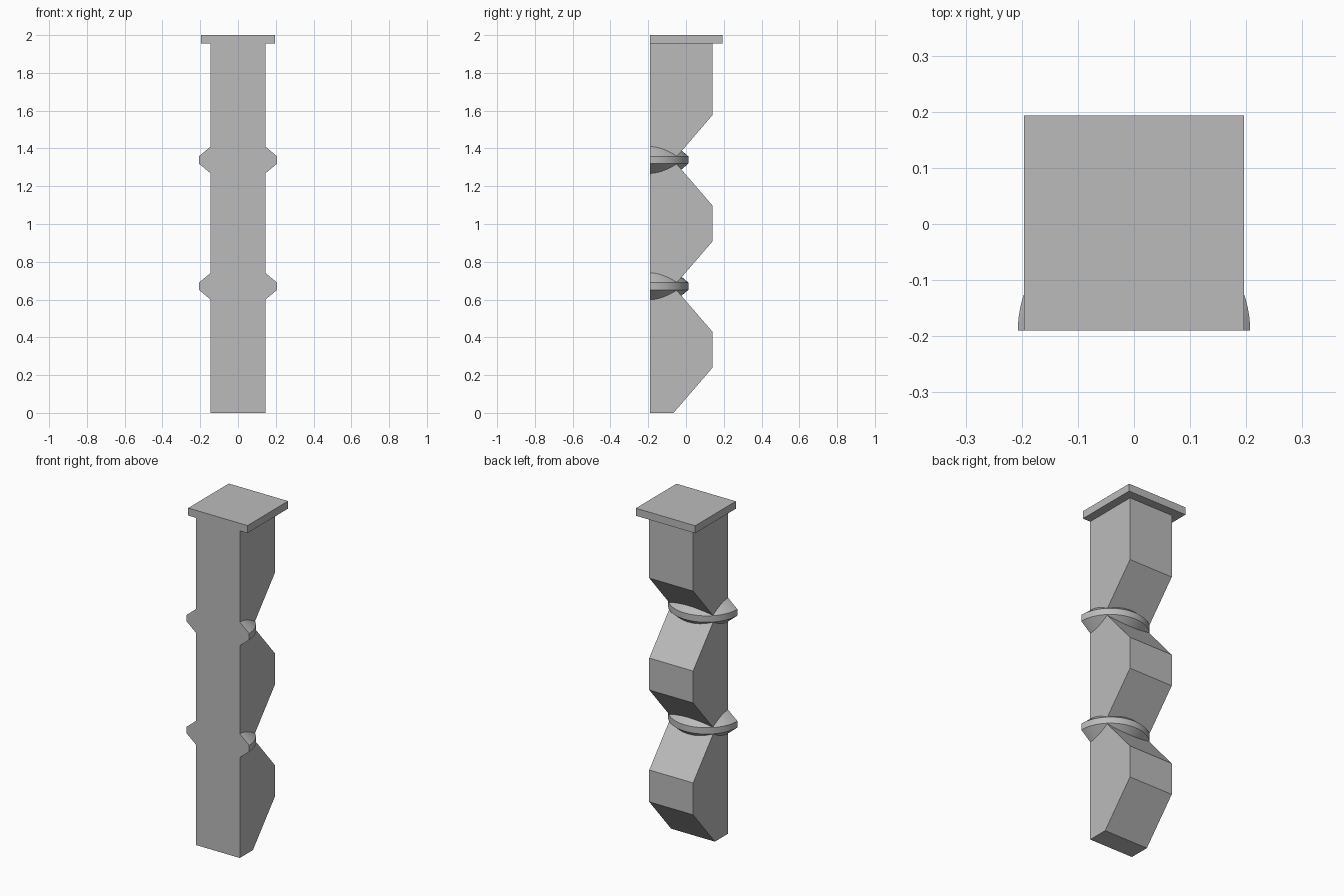
import bpy
import bmesh
from math import pi
from mathutils import Vector

if "Cube" in bpy.data.objects:
    bpy.data.objects.remove(bpy.data.objects["Cube"], do_unlink=True)

FRONT, BACK, NOTCH = -0.19, 0.14, -0.066
HALF_WIDTH = 0.145
CAP_BOTTOM, TOP = 1.955, 2.0
PITCH = 0.6685          # height of one chamfered block
CHAMFER = 0.239

stone = bpy.data.materials.new("plain_grey")
stone.use_nodes = True
grey = (0.5, 0.5, 0.5, 1)
stone.diffuse_color = grey
stone.node_tree.nodes["Principled BSDF"].inputs["Base Color"].default_value = grey


def add_object(name, bm):
    bmesh.ops.recalc_face_normals(bm, faces=bm.faces)
    mesh = bpy.data.meshes.new(name)
    bm.to_mesh(mesh)
    bm.free()
    mesh.materials.append(stone)
    obj = bpy.data.objects.new(name, mesh)
    bpy.context.collection.objects.link(obj)
    return obj


def extruded(name, profile, half_width):
    """Extrude a side profile of (y, z) points across x."""
    bm = bmesh.new()
    face = bm.faces.new([bm.verts.new((-half_width, y, z)) for y, z in profile])
    ext = bmesh.ops.extrude_face_region(bm, geom=[face])["geom"]
    verts = [v for v in ext if isinstance(v, bmesh.types.BMVert)]
    bmesh.ops.translate(bm, verts=verts, vec=(2 * half_width, 0, 0))
    return add_object(name, bm)


# Column: three blocks chamfered at the back, flat at the front
profile = [(FRONT, 0)]
for i in range(3):
    base = i * PITCH
    profile += [(NOTCH, base), (BACK, base + CHAMFER)]
    if i < 2:
        profile.append((BACK, base + PITCH - CHAMFER))
profile += [(BACK, CAP_BOTTOM), (FRONT, CAP_BOTTOM)]
column = extruded("column", profile, HALF_WIDTH)

# Square cap slab
extruded("cap", [(FRONT, CAP_BOTTOM), (0.193, CAP_BOTTOM),
                 (0.193, TOP), (FRONT, TOP)], 0.196)


def collar(name, z):
    """Half-round collar with conical flanks, trimmed to the column."""
    bm = bmesh.new()
    outline = [(0, -0.1), (0.11, -0.1), (0.207, -0.019),
               (0.207, 0.019), (0.11, 0.1), (0, 0.1)]
    verts = [bm.verts.new((r, 0, h)) for r, h in outline]
    edges = [bm.edges.new(pair) for pair in zip(verts, verts[1:])]
    bmesh.ops.spin(bm, geom=verts + edges, cent=(0, 0, 0), axis=(0, 0, 1),
                   angle=pi, steps=48)
    bmesh.ops.remove_doubles(bm, verts=bm.verts, dist=0.0001)
    bmesh.ops.holes_fill(bm, edges=[e for e in bm.edges if e.is_boundary])
    bmesh.ops.scale(bm, vec=(1, 0.98, 1), verts=bm.verts)
    bmesh.ops.translate(bm, vec=Vector((0, FRONT, z)), verts=bm.verts)
    obj = add_object(name, bm)

    trim = obj.modifiers.new("trim_to_column", 'BOOLEAN')
    trim.operation = 'DIFFERENCE'
    trim.solver = 'EXACT'
    trim.object = column
    bpy.ops.object.select_all(action='DESELECT')
    obj.select_set(True)
    bpy.context.view_layer.objects.active = obj
    bpy.ops.object.modifier_apply(modifier=trim.name)
    bpy.ops.object.shade_smooth_by_angle(angle=pi / 6)


collar("lower_collar", PITCH + 0.002)
collar("upper_collar", 2 * PITCH + 0.002)
